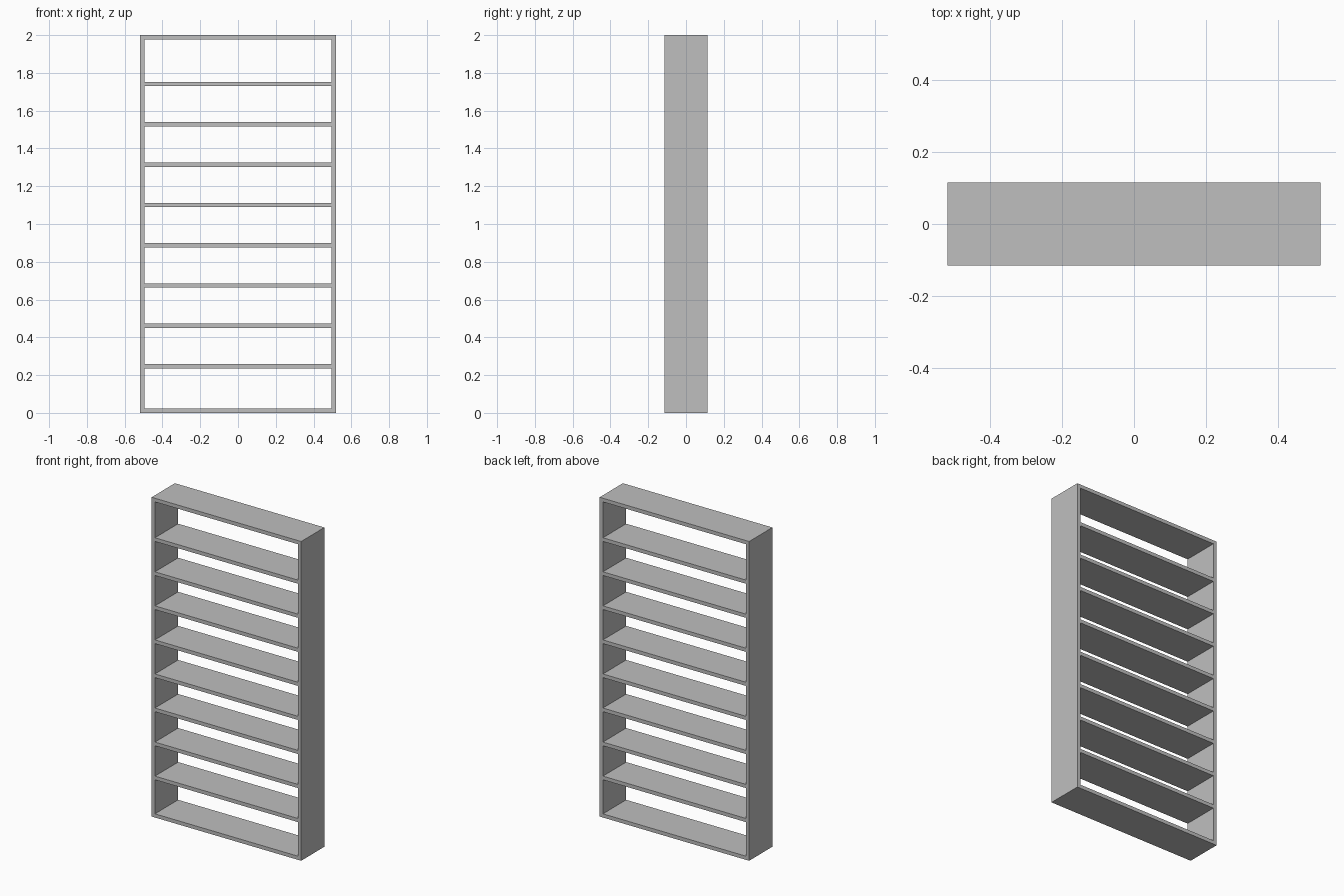
import bpy

default = bpy.data.objects.get("Cube")
if default:
    bpy.data.objects.remove(default, do_unlink=True)

WIDTH, DEPTH, HEIGHT = 1.036, 0.23, 2.0
BOARD = 0.023          # board thickness
SPACING = 0.2133       # shelf to shelf
SHELVES = 8
INNER = WIDTH - 2 * BOARD

grey = bpy.data.materials.new("light_grey")
grey.use_nodes = True
colour = (0.52, 0.52, 0.52, 1)
grey.diffuse_color = colour
grey.node_tree.nodes["Principled BSDF"].inputs["Base Color"].default_value = colour


def board(name, x, z_bottom, width, height):
    """A full-depth box standing on z_bottom."""
    bpy.ops.mesh.primitive_cube_add(size=1, location=(x, 0, z_bottom + height / 2))
    obj = bpy.context.object
    obj.name = name
    obj.scale = (width, DEPTH, height)
    bpy.ops.object.transform_apply(location=False, rotation=False, scale=True)
    obj.data.materials.append(grey)


# Upright sides
for name, side in (("left_side", 1), ("right_side", -1)):
    board(name, side * (WIDTH - BOARD) / 2, 0, BOARD, HEIGHT)

# Bottom and top boards between the sides
board("bottom_board", 0, 0, INNER, BOARD)
board("top_board", 0, HEIGHT - BOARD, INNER, BOARD)

# Evenly spaced shelves, leaving a slightly taller top bay
for i in range(1, SHELVES + 1):
    board(f"shelf_{i}", 0, BOARD + i * SPACING, INNER, BOARD)
